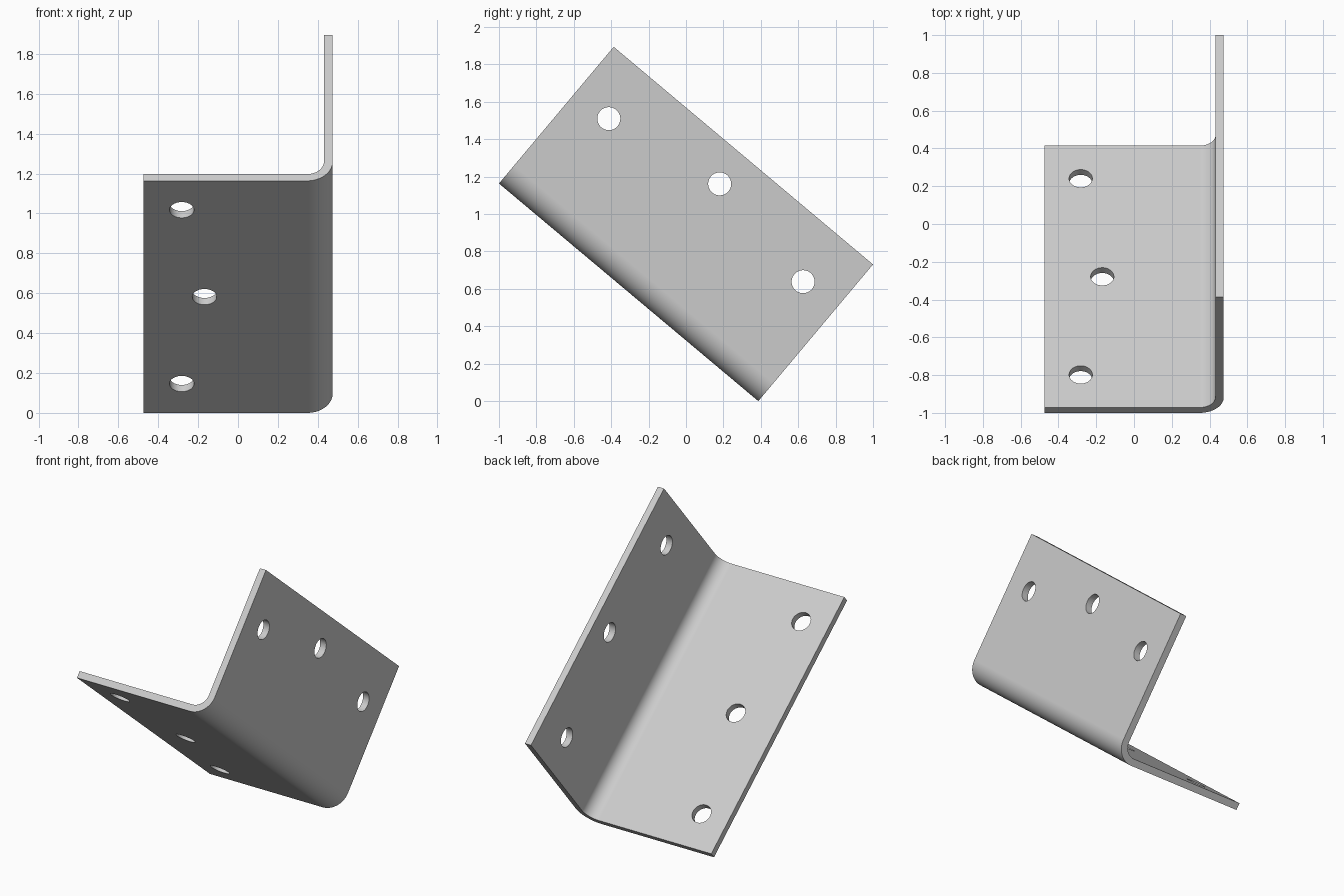
import bpy, bmesh, math
from mathutils import Matrix

if "Cube" in bpy.data.objects:
    bpy.data.objects.remove(bpy.data.objects["Cube"])

L, W, H, T = 1.81, 0.95, 0.954, 0.044   # length, floor leg, wall leg, thickness
R, HOLE = 0.128, 0.0615                 # outer bend radius, hole radius
TILT = math.radians(50)
SEG = 24

metal = bpy.data.materials.new("light grey metal")
metal.diffuse_color = (0.6, 0.6, 0.6, 1)
metal.use_nodes = True
metal.node_tree.nodes["Principled BSDF"].inputs["Base Color"].default_value = metal.diffuse_color


def make_object(name, bm):
    bmesh.ops.recalc_face_normals(bm, faces=bm.faces)
    mesh = bpy.data.meshes.new(name)
    bm.to_mesh(mesh)
    bm.free()
    ob = bpy.data.objects.new(name, mesh)
    bpy.context.collection.objects.link(ob)
    return ob


def bend(radius):
    cx, cy = W / 2 - R, R
    return [(cx + radius * math.cos(a), cy + radius * math.sin(a))
            for a in (math.radians(-90 + 90 * i / SEG) for i in range(SEG + 1))]


# L-shaped sheet with a rounded bend, extruded along its length
profile = ([(-W / 2, 0)] + bend(R) + [(W / 2, H), (W / 2 - T, H)]
           + bend(R - T)[::-1] + [(-W / 2, T)])
bm = bmesh.new()
face = bm.faces.new([bm.verts.new((x, y, 0)) for x, y in profile])
ext = bmesh.ops.extrude_face_region(bm, geom=[face])
bmesh.ops.translate(bm, vec=(0, 0, L),
                    verts=[v for v in ext["geom"] if isinstance(v, bmesh.types.BMVert)])
bracket = make_object("angle_bracket", bm)
bracket.data.materials.append(metal)

# Staggered screw holes, three in each leg
bm = bmesh.new()


def hole(matrix):
    bmesh.ops.create_cone(bm, cap_ends=True, segments=48, radius1=HOLE,
                          radius2=HOLE, depth=0.15, matrix=matrix)


for k in (-1, 0, 1):
    s = L / 2 + k * 0.678
    near, far = 0.643, 0.757
    hole(Matrix.Translation((W / 2 - (far if k else near), T / 2, s))
         @ Matrix.Rotation(math.pi / 2, 4, 'X'))
    hole(Matrix.Translation((W / 2 - T / 2, near if k else far, s))
         @ Matrix.Rotation(math.pi / 2, 4, 'Y'))
cutter = make_object("hole_cutter", bm)
cutter.hide_render = True
cutter.data.materials.append(metal)

bpy.context.view_layer.objects.active = bracket
bracket.select_set(True)
mod = bracket.modifiers.new("holes", 'BOOLEAN')
mod.operation, mod.solver, mod.object = 'DIFFERENCE', 'EXACT', cutter
bpy.ops.object.modifier_apply(modifier=mod.name)
bpy.data.objects.remove(cutter)

# Tilt the bracket and centre it
c, s = math.sin(TILT), math.cos(TILT)
bracket.data.transform(Matrix.Translation((0, (L * c - H * s) / 2, 0))
                       @ Matrix.Rotation(TILT, 4, 'X'))

# Smooth bend and holes, flat legs
bpy.ops.object.shade_smooth_by_angle(angle=math.radians(30))
weighted = bracket.modifiers.new("flat legs", 'WEIGHTED_NORMAL')
weighted.keep_sharp = True
